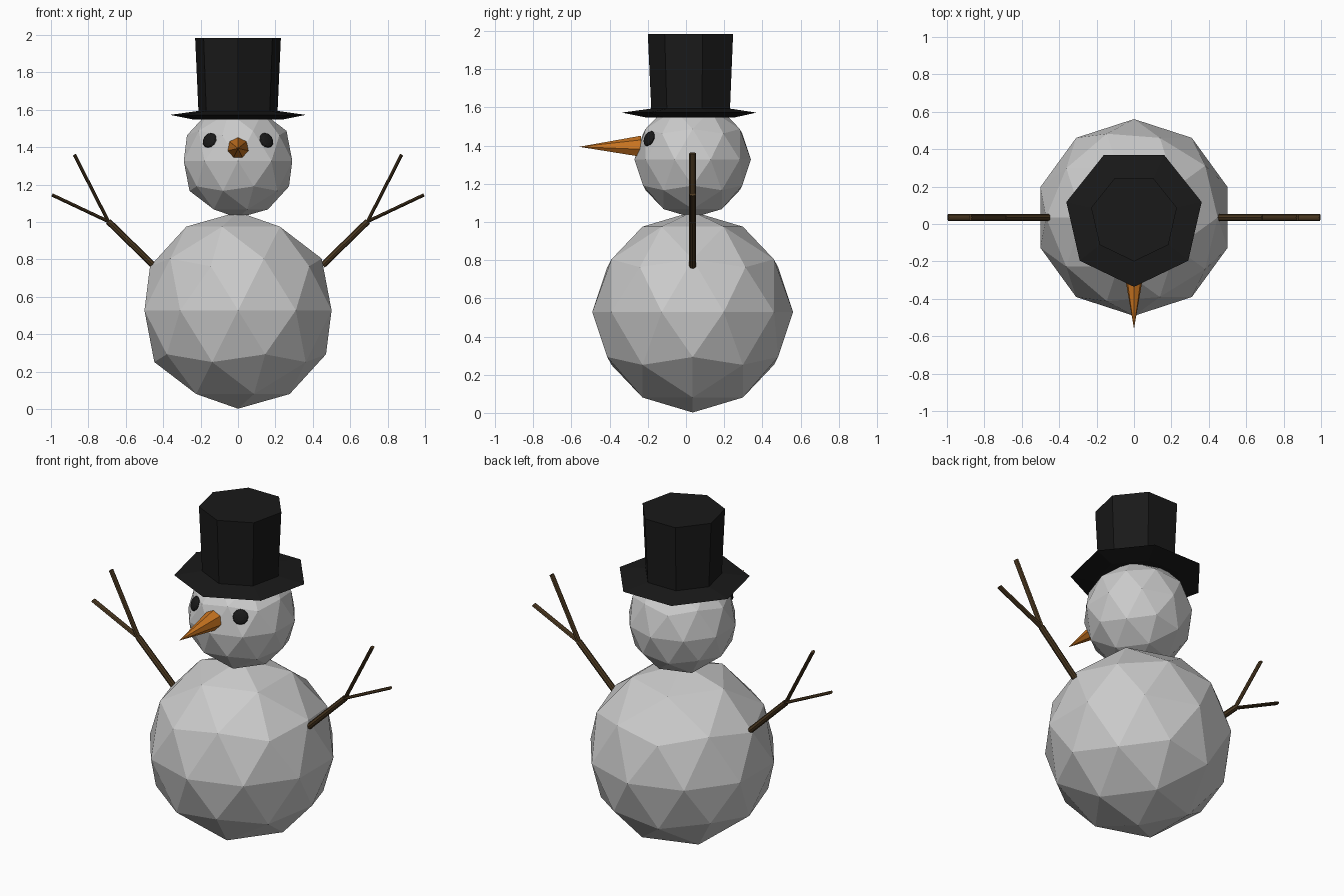
import bpy
import math
from mathutils import Vector

if "Cube" in bpy.data.objects:
    bpy.data.objects.remove(bpy.data.objects["Cube"])

CY = 0.035  # shared depth axis of the whole figure


def material(name, rgb):
    m = bpy.data.materials.new(name)
    m.diffuse_color = (*rgb, 1)
    m.use_nodes = True
    m.node_tree.nodes["Principled BSDF"].inputs["Base Color"].default_value = m.diffuse_color
    return m


black = material("black", (0.01, 0.01, 0.01))
orange = material("orange", (0.6, 0.18, 0.015))
brown = material("brown", (0.07, 0.04, 0.015))


def finish(name, mat=None):
    ob = bpy.context.object
    ob.name = name
    if mat:
        ob.data.materials.append(mat)
    return ob


# Snowballs
for name, z, r in (("body", 0.528, 0.526), ("head", 1.327, 0.305)):
    bpy.ops.mesh.primitive_ico_sphere_add(
        subdivisions=2, radius=r, location=(0, CY, z), rotation=(0, 0, math.pi))
    finish(name)

# Top hat: seven-sided revolved profile
SIDES = 7
profile = [(0.24, 1.547), (0.371, 1.573), (0.217, 1.594), (0.235, 1.984)]
verts, faces = [], []
for r, z in profile:
    for i in range(SIDES):
        a = -math.pi / 2 + i * math.tau / SIDES
        verts.append((r * math.cos(a), CY + r * math.sin(a), z))
for k in range(len(profile) - 1):
    for i in range(SIDES):
        j = (i + 1) % SIDES
        faces.append((k * SIDES + i, k * SIDES + j,
                      (k + 1) * SIDES + j, (k + 1) * SIDES + i))
faces.append(tuple(reversed(range(SIDES))))
faces.append(tuple(range(len(verts) - SIDES, len(verts))))
mesh = bpy.data.meshes.new("hat")
mesh.from_pydata(verts, [], faces)
mesh.materials.append(black)
bpy.context.collection.objects.link(bpy.data.objects.new("hat", mesh))

# Carrot nose, pointing forward with a ridge on top
bpy.ops.mesh.primitive_cone_add(
    vertices=7, radius1=0.058, radius2=0, depth=0.325,
    location=(0, -0.3975, 1.394), rotation=(math.pi / 2, 0, 0))
finish("nose", orange)


def stick(name, a, b, half_width):
    """Straight twig between two (x, z) points, oval in section."""
    a, b = Vector((a[0], CY, a[1])), Vector((b[0], CY, b[1]))
    d = b - a
    bpy.ops.mesh.primitive_cylinder_add(
        vertices=8, radius=0.018, depth=d.length, location=(a + b) / 2,
        rotation=(0, math.atan2(d.x, d.z), 0))
    bpy.context.object.scale.x = half_width / 0.018
    finish(name, brown)


for s, side in ((-1, "left"), (1, "right")):
    # Coal eyes: flat pebbles lying on the head
    n = Vector((s * 0.152, -0.228, 0.11))
    bpy.ops.mesh.primitive_uv_sphere_add(
        segments=12, ring_count=6, radius=0.043,
        location=Vector((0, CY, 1.327)) + n,
        rotation=n.to_track_quat('Z', 'Y').to_euler())
    bpy.context.object.scale.z = 0.35
    finish(side + "_eye", black)

    # Forked twig arms
    fork = (s * 0.693, 1.003)
    stick(side + "_arm", (s * 0.452, 0.768), fork, 0.017)
    stick(side + "_upper_twig", fork, (s * 0.875, 1.36), 0.009)
    stick(side + "_lower_twig", fork, (s * 0.994, 1.145), 0.009)
